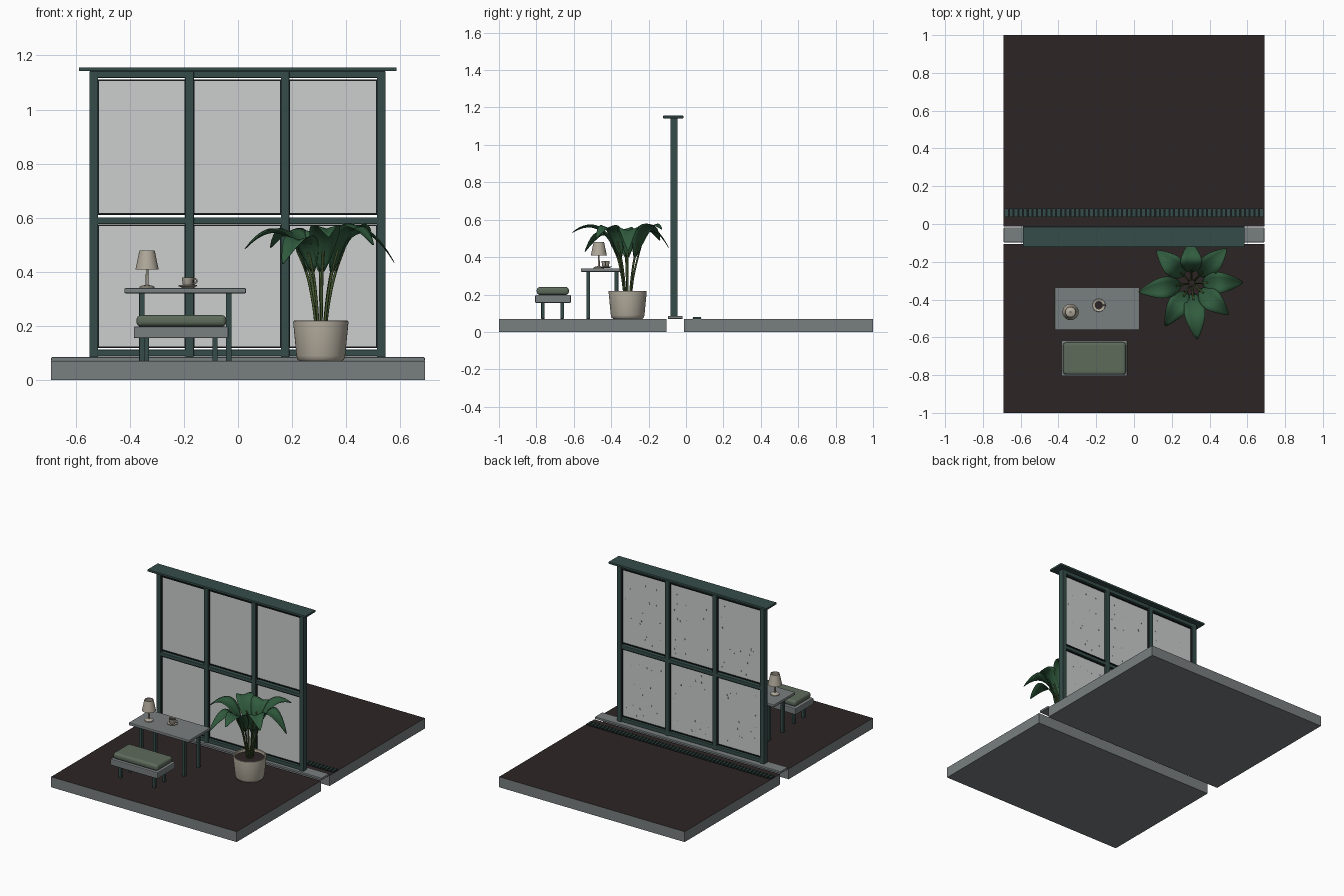
import bpy, bmesh, math, random
from mathutils import Vector, Matrix

if "Cube" in bpy.data.objects:
    bpy.data.objects.remove(bpy.data.objects["Cube"], do_unlink=True)
random.seed(4)


def material(name, r, g, b):
    m = bpy.data.materials.new(name)
    m.use_nodes = True
    m.diffuse_color = (r, g, b, 1)
    m.node_tree.nodes["Principled BSDF"].inputs["Base Color"].default_value = (r, g, b, 1)
    return m


STONE = material("grey_stone", .19, .21, .215)
BROWN = material("dark_brown", .027, .018, .018)
GREEN = material("frame_green", .035, .073, .066)
SEAL = material("black_seal", .008, .011, .011)
GLASS = material("pale_glass", .60, .62, .61)
CERAMIC = material("warm_ceramic", .44, .40, .33)
FABRIC = material("sage_fabric", .11, .145, .105)
LEAF = material("leaf_green", .03, .105, .048)
STEM = material("stem_green", .06, .1, .03)
DROP = material("rain_grey", .2, .22, .22)


def finish(name, bm, mat, smooth=True):
    bmesh.ops.recalc_face_normals(bm, faces=bm.faces)
    me = bpy.data.meshes.new(name)
    bm.to_mesh(me)
    bm.free()
    me.materials.append(mat)
    if smooth:
        me.shade_smooth()
        me.set_sharp_from_angle(angle=math.radians(40))
    ob = bpy.data.objects.new(name, me)
    bpy.context.collection.objects.link(ob)
    return ob


def box(name, mat, x, y, z, bevel=0, segments=2):
    """Box from (min, max) pairs, with optional rounded edges."""
    bm = bmesh.new()
    bmesh.ops.create_cube(bm, size=1)
    for v in bm.verts:
        v.co = [p[0] if c < 0 else p[1] for p, c in zip((x, y, z), v.co)]
    ob = finish(name, bm, mat, False)
    if bevel:
        mod = ob.modifiers.new("rounded", 'BEVEL')
        mod.width, mod.segments = bevel, segments
    return ob


def lathe(name, mat, x, y, profile, steps=40):
    """Revolve (radius, height) points about a vertical axis."""
    bm = bmesh.new()
    vs = [bm.verts.new((r, 0, z)) for r, z in profile]
    es = [bm.edges.new(p) for p in zip(vs, vs[1:])]
    bmesh.ops.spin(bm, geom=vs + es, cent=(0, 0, 0), axis=(0, 0, 1),
                   angle=math.tau, steps=steps)
    bmesh.ops.remove_doubles(bm, verts=bm.verts, dist=1e-4)
    bmesh.ops.translate(bm, verts=bm.verts, vec=(x, y, 0))
    return finish(name, bm, mat)


def tube(name, mat, points, radius):
    cu = bpy.data.curves.new(name, 'CURVE')
    cu.dimensions = '3D'
    cu.bevel_depth, cu.bevel_resolution, cu.use_fill_caps = radius, 2, True
    sp = cu.splines.new('BEZIER')
    sp.bezier_points.add(len(points) - 1)
    for bp, p in zip(sp.bezier_points, points):
        bp.co = p
        bp.handle_left_type = bp.handle_right_type = 'AUTO'
    cu.materials.append(mat)
    ob = bpy.data.objects.new(name, cu)
    bpy.context.collection.objects.link(ob)
    return ob


# Floor slabs with brown upper faces, and the sill bridging the gap
for name, y in (("front_floor", (-1, -.105)), ("back_floor", (-.012, 1))):
    slab = box(name, STONE, (-.69, .69), y, (0, .07))
    slab.data.materials.append(BROWN)
    for f in slab.data.polygons:
        f.material_index = int(f.normal.z > .5)
box("sill", STONE, (-.69, .69), (-.097, -.018), (.07, .085), .003)

# Drain with a row of slats
box("drain_channel", SEAL, (-.685, .685), (.036, .083), (.07, .073))
slat = box("drain_slat", GREEN, (-.682, -.668), (.038, .081), (.07, .079))
arr = slat.modifiers.new("row", 'ARRAY')
arr.use_relative_offset = False
arr.use_constant_offset = True
arr.constant_offset_displace = (.025, 0, 0)
arr.count = 55

# Window frame
POSTS = (-.533, -.179, .174, .529)
for i, x in enumerate(POSTS):
    box(f"post_{i}", GREEN, (x - .016, x + .016), (-.084, -.045), (.085, 1.142), .003)
RAIL = (-.549, .545)
box("bottom_rail", GREEN, RAIL, (-.082, -.047), (.088, .113), .003)
box("middle_rail", GREEN, RAIL, (-.082, -.047), (.577, .601), .003)
box("top_rail", GREEN, RAIL, (-.082, -.047), (1.117, 1.142), .003)
box("top_cap", GREEN, (-.588, .586), (-.122, -.014), (1.142, 1.156), .002)

# Panes, seals and raindrops on the outer side
drops = bmesh.new()
for i, (a, b) in enumerate(zip(POSTS, POSTS[1:])):
    x0, x1 = a + .015, b - .015
    for row, z0, z1 in (("lower", .119, .576), ("upper", .611, 1.111)):
        tag = f"{row}_{i}"
        box("pane_" + tag, GLASS, (x0, x1), (-.068, -.060), (z0 + .002, z1 - .002))
        for end, z in (("bottom", z0), ("top", z1 - .006)):
            box(f"seal_{end}_{tag}", SEAL, (x0, x1), (-.073, -.055), (z, z + .006))
        for end, x in (("right", x0), ("left", x1 - .004)):
            box(f"seal_{end}_{tag}", SEAL, (x, x + .004), (-.073, -.055), (z0, z1))
        for _ in range(16):
            r = random.uniform(.002, .005)
            spot = (random.uniform(x0 + .02, x1 - .02), -.060,
                    random.uniform(z0 + .03, z1 - .03))
            bmesh.ops.create_icosphere(
                drops, subdivisions=1, radius=r,
                matrix=Matrix.Translation(spot) @ Matrix.Diagonal((.9, .6, 1.7, 1)))
finish("raindrops", drops, DROP)

# Table
box("table_top", STONE, (-.42, .03), (-.562, -.335), (.321, .34), .005)
for x in (-.355, -.034):
    for y in (-.522, -.372):
        box("table_leg", GREEN, (x - .01, x + .01), (y - .01, y + .01), (.07, .322), .002)

# Bench with cushion
box("bench_seat", STONE, (-.385, -.035), (-.806, -.616), (.155, .198), .005)
box("bench_cushion", FABRIC, (-.375, -.043), (-.798, -.626), (.198, .24), .017, 4)
for x in (-.338, -.085):
    for y in (-.765, -.662):
        box("bench_leg", GREEN, (x - .009, x + .009), (y - .009, y + .009), (.07, .157), .002)

# Table lamp
LX, LY = -.336, -.466
lathe("lamp_base", CERAMIC, LX, LY,
      [(0, .34), (.028, .34), (.028, .345), (.02, .349), (.005, .352),
       (.0045, .46), (0, .46)], 24)
lathe("lamp_shade", CERAMIC, LX, LY,
      [(.043, .408), (.028, .48), (.025, .48), (.04, .408), (.043, .408)])

# Cup and saucer
CX, CY = -.186, -.43
lathe("saucer", CERAMIC, CX, CY,
      [(0, .341), (.02, .341), (.035, .348), (.034, .351), (.018, .345), (0, .345)], 28)
lathe("cup", CERAMIC, CX, CY,
      [(0, .345), (.013, .345), (.018, .352), (.022, .38), (.019, .38), (.016, .354), (0, .352)], 28)
lathe("coffee", BROWN, CX, CY, [(0, .37), (.019, .37), (.019, .372), (0, .372)], 24)
tube("cup_handle", CERAMIC, [(CX + dx, CY, z) for dx, z in
     ((.02, .374), (.032, .372), (.031, .36), (.018, .356))], .003)

# Plant pot and soil
PX, PY = .306, -.312
lathe("plant_pot", CERAMIC, PX, PY,
      [(0, .07), (.078, .07), (.086, .076), (.09, .09), (.102, .212), (.101, .219),
       (.097, .22), (.092, .217), (.088, .195), (0, .195)], 48)
lathe("soil", BROWN, PX, PY, [(0, .19), (.09, .19), (.09, .203), (0, .208)])


def leaf(i, tip, crest, half_width):
    """Arching leaf with folded blade on its own stem."""
    centre = Vector((PX, PY, 0))
    flat = Vector((tip[0], tip[1], 0)) - centre
    reach = flat.length
    out = flat.normalized()
    side = Vector((-out.y, out.x, 0))
    up = Vector((0, 0, 1))
    p0 = centre + out * .055 + up * .40
    p1 = centre + out * reach * .46 + up * crest
    p2 = Vector(tip)
    bm = bmesh.new()
    rows = []
    for k in range(15):
        t = k / 14
        mid = p0 * (1 - t) ** 2 + p1 * 2 * t * (1 - t) + p2 * t * t
        w = half_width * math.sin(math.pi * (.03 + .96 * t ** .9)) ** .8
        rows.append([bm.verts.new(mid + side * u * w + up * abs(u) * w * .3)
                     for u in (-1, -.5, 0, .5, 1)])
    for a, b in zip(rows, rows[1:]):
        for j in range(4):
            bm.faces.new((a[j], a[j + 1], b[j + 1], b[j]))
    ob = finish(f"leaf_{i}", bm, LEAF)
    ob.modifiers.new("thickness", 'SOLIDIFY').thickness = .002
    tube(f"leaf_stem_{i}", STEM, [centre + out * .018 + up * .2,
         centre + out * .032 + up * .3, p0, p0 * .64 + p1 * .32 + p2 * .04], .005)


# Leaves, given by tip position and crest height
for i, (x, y, z, crest) in enumerate((
        (.025, -.36, .485, .64), (.165, -.54, .43, .62), (.335, -.61, .53, .63),
        (.50, -.48, .50, .65), (.578, -.31, .435, .67), (.49, -.13, .55, .62),
        (.12, -.14, .49, .64), (.30, -.092, .45, .65))):
    leaf(i, (x, y, z), crest, .056)
